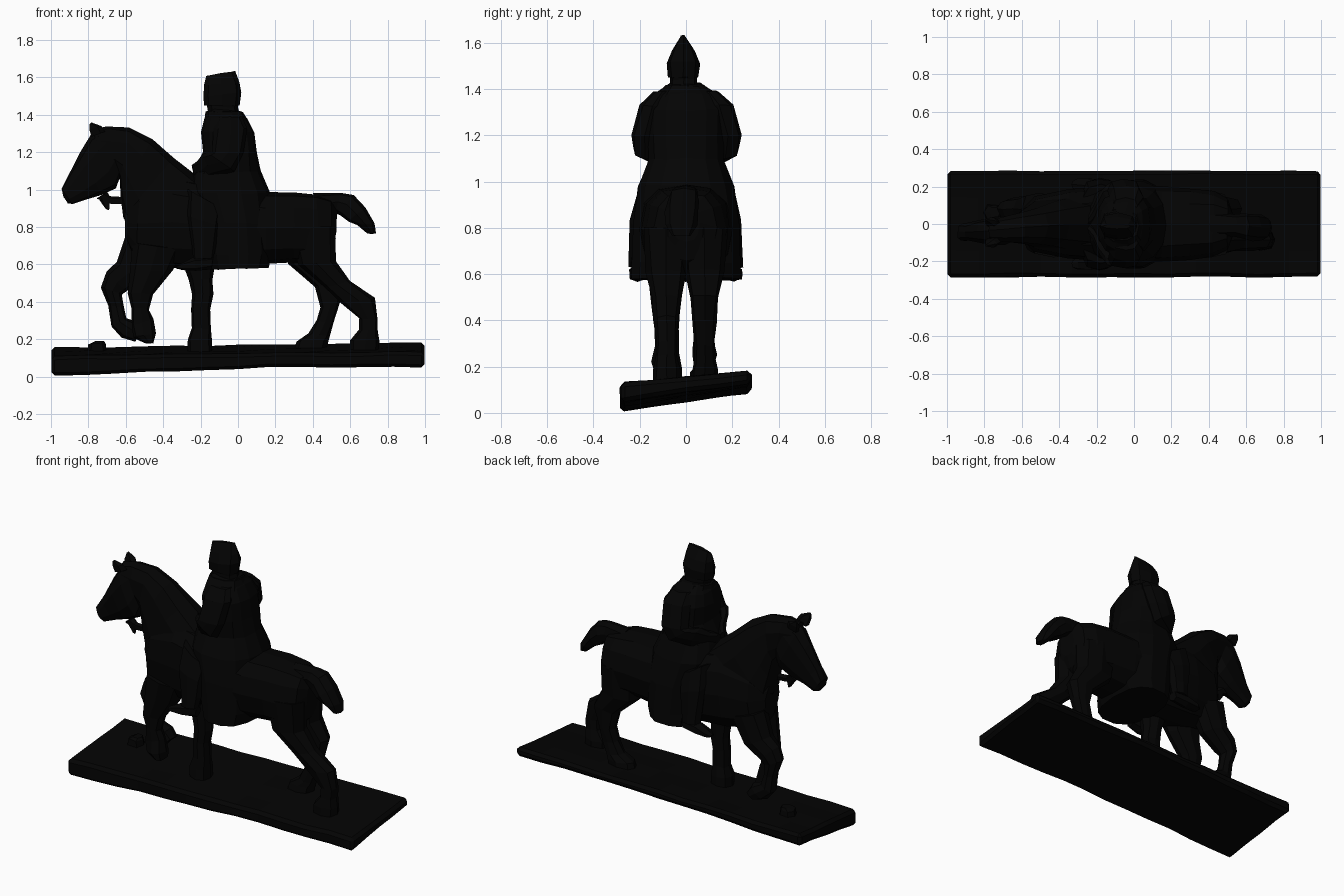
import bpy, bmesh, math, random
from mathutils import Vector

random.seed(4)
bronze = bpy.data.materials.new("dark_bronze")
bronze.diffuse_color = (0.001, 0.001, 0.001, 1)


def finish(name, bm):
    bmesh.ops.recalc_face_normals(bm, faces=bm.faces)
    me = bpy.data.meshes.new(name)
    bm.to_mesh(me)
    bm.free()
    me.materials.append(bronze)
    ob = bpy.data.objects.new(name, me)
    bpy.context.collection.objects.link(ob)
    return ob


def loft(name, sections, n=10, power=0.8, jitter=0.004):
    """Skin rings; each section is (xa, za, xb, zb, half_width, y_centre)."""
    bm = bmesh.new()
    rings = []
    for xa, za, xb, zb, w, yc in sections:
        mid = Vector(((xa + xb) / 2, yc, (za + zb) / 2))
        half = Vector(((xa - xb) / 2, 0, (za - zb) / 2))
        ring = []
        for i in range(n):
            t = 2 * math.pi * i / n
            c, s = math.cos(t), math.sin(t)
            c = math.copysign(abs(c) ** power, c)
            s = math.copysign(abs(s) ** power, s)
            off = Vector([random.uniform(-jitter, jitter) for _ in range(3)])
            ring.append(bm.verts.new(mid + half * c + Vector((0, w * s, 0)) + off))
        rings.append(ring)
    for r, q in zip(rings, rings[1:]):
        for i in range(n):
            j = (i + 1) % n
            bm.faces.new((r[i], r[j], q[j], q[i]))
    bm.faces.new(rings[0])
    bm.faces.new(rings[-1])
    return finish(name, bm)


def fixed(y, rows):
    return [(*r, y) for r in rows]


# Rough, slightly twisted ground slab
bm = bmesh.new()
bmesh.ops.create_grid(bm, x_segments=12, y_segments=4, size=1)
ext = bmesh.ops.extrude_face_region(bm, geom=bm.faces[:])
top = {v for v in ext['geom'] if isinstance(v, bmesh.types.BMVert)}
for v in bm.verts:
    x, y = v.co.x * 0.998, v.co.y * 0.284
    if v in top:
        z = 0.146 + 0.085 * y + 0.012 * x
    else:
        z = 0.046 + 0.14 * y + 0.042 * min(1, max(0, (x + 0.9) / 1.1))
    v.co = (x, y + random.uniform(-.004, .004), z + random.uniform(-.004, .004))
slab = finish("ground_slab", bm)
bev = slab.modifiers.new("worn_edges", 'BEVEL')
bev.width = 0.018
bev.segments = 1
bev.limit_method = 'ANGLE'
bev.angle_limit = math.radians(50)

# Small stone on the slab
loft("stone", fixed(0.06, [(-.81, .13, -.70, .13, .05), (-.80, .175, -.71, .175, .045),
                           (-.77, .19, -.72, .19, .03)]), n=6)

# Horse trunk, from chest to rump
loft("horse_body", fixed(0, [
    (-.61, .91, -.60, .74, .07), (-.52, 1.02, -.55, .62, .15), (-.35, 1.08, -.36, .58, .185),
    (-.10, 1.03, -.10, .575, .205), (.15, .985, .15, .60, .20), (.30, .988, .30, .61, .19),
    (.42, .975, .44, .60, .175), (.50, .95, .50, .66, .135), (.53, .90, .52, .74, .06)]), n=12)

# Arched neck and turned head
loft("horse_neck", [
    (-.20, 1.06, -.50, .70, .155, 0), (-.34, 1.17, -.615, .85, .125, 0),
    (-.46, 1.27, -.63, .95, .10, -.01), (-.58, 1.335, -.63, 1.05, .083, -.02),
    (-.70, 1.342, -.64, 1.08, .072, -.03), (-.78, 1.325, -.70, 1.12, .057, -.035)])
loft("horse_head", [
    (-.70, 1.33, -.61, 1.13, .062, -.03), (-.79, 1.29, -.65, 1.01, .08, -.035),
    (-.84, 1.20, -.73, .97, .068, -.038), (-.905, 1.08, -.82, .945, .048, -.04),
    (-.945, 1.01, -.88, .92, .048, -.042), (-.935, .97, -.91, .93, .03, -.042)])
for side in (-1, 1):
    y = -.045 + side * .05
    loft("horse_ear", [(-.71, 1.31, -.79, 1.28, .025, y), (-.73, 1.34, -.80, 1.32, .022, y + side * .01),
                       (-.785, 1.36, -.795, 1.35, .006, y + side * .02)], n=5, jitter=0)
loft("bit_shank", fixed(-.04, [(-.60, .96, -.60, .92, .02), (-.69, .965, -.68, .92, .02),
                               (-.70, .99, -.76, .95, .025)]), n=5)
loft("curb_tip", fixed(-.04, [(-.75, .96, -.68, .95, .02), (-.71, .90, -.69, .89, .01)]), n=5)

# Horse tail, ending in a heavy tuft
loft("horse_tail", [
    (.40, .98, .46, .86, .06, 0), (.55, .985, .52, .88, .06, -.005), (.615, .975, .55, .86, .066, -.012),
    (.68, .905, .59, .83, .072, -.018), (.73, .82, .64, .81, .068, -.02),
    (.735, .765, .69, .765, .04, -.02)], n=8)

# Legs
loft("hind_leg_trailing", fixed(-.085, [
    (.27, .80, .525, .80, .10), (.32, .60, .52, .62, .087), (.46, .48, .60, .51, .062),
    (.56, .39, .735, .42, .055), (.65, .31, .748, .31, .044), (.65, .25, .745, .25, .046),
    (.60, .19, .755, .19, .058), (.60, .13, .755, .13, .06)]), n=8)
loft("hind_leg_leading", fixed(.08, [
    (.26, .80, .52, .80, .10), (.27, .60, .52, .62, .087), (.41, .48, .575, .51, .062),
    (.44, .37, .545, .40, .052), (.42, .30, .515, .29, .044), (.38, .23, .49, .22, .046),
    (.31, .19, .48, .19, .055), (.30, .14, .47, .14, .06)]), n=8)
loft("raised_foreleg", fixed(.08, [
    (-.60, .76, -.40, .70, .09), (-.65, .61, -.48, .54, .072), (-.70, .56, -.59, .46, .057),
    (-.73, .48, -.62, .44, .052), (-.69, .38, -.61, .37, .042), (-.675, .27, -.595, .31, .047),
    (-.62, .21, -.53, .29, .054), (-.55, .19, -.50, .24, .045)]), n=8)
loft("bent_foreleg", fixed(-.09, [
    (-.56, .72, -.30, .68, .09), (-.58, .55, -.35, .57, .072), (-.59, .45, -.455, .44, .055),
    (-.57, .37, -.475, .36, .044), (-.57, .27, -.455, .31, .047), (-.56, .21, -.44, .23, .057),
    (-.50, .18, -.45, .18, .05)]), n=8)
loft("standing_support_leg", fixed(-.075, [
    (-.30, .62, -.12, .62, .07), (-.26, .52, -.135, .52, .057), (-.245, .44, -.135, .44, .05),
    (-.25, .36, -.145, .36, .047), (-.25, .26, -.145, .26, .047), (-.27, .20, -.14, .20, .057),
    (-.27, .12, -.14, .12, .06)]), n=8)

# Rider's long coat, draped over the horse
loft("riding_coat", fixed(0, [
    (-.15, .57, .16, .583, .243), (-.17, .65, .18, .65, .238), (-.20, .82, .178, .82, .233),
    (-.26, .98, .17, .98, .21), (-.24, 1.08, .12, 1.10, .165), (-.19, 1.20, .10, 1.20, .168),
    (-.20, 1.31, .09, 1.31, .168), (-.18, 1.38, .05, 1.38, .135), (-.15, 1.43, .01, 1.42, .07)]),
    n=14, power=0.78)

# Head under a pointed cap
loft("rider_head", fixed(-.012, [
    (-.16, 1.39, .01, 1.39, .06), (-.165, 1.45, .0, 1.44, .06), (-.175, 1.49, .012, 1.49, .068)]), n=8)
loft("pointed_cap", fixed(-.012, [
    (-.18, 1.45, .008, 1.45, .066), (-.185, 1.50, .018, 1.52, .072),
    (-.182, 1.56, .008, 1.57, .05), (-.168, 1.61, -.015, 1.635, .012)]), n=8, jitter=.002)
loft("coat_collar", fixed(-.005, [
    (-.18, 1.37, .055, 1.37, .13), (-.175, 1.42, .03, 1.415, .085)]), n=10)

# Arms, legs and boots on both sides
for side in (-1, 1):
    def sided(rows):
        return [(a, b, c, d, w, y * side) for a, b, c, d, w, y in rows]
    loft("rider_arm", sided([
        (-.11, 1.39, .02, 1.39, .04, .10), (-.13, 1.33, .05, 1.33, .06, .142),
        (-.14, 1.20, .03, 1.20, .057, .182), (-.16, 1.20, -.02, 1.10, .057, .173),
        (-.19, 1.19, -.14, 1.07, .052, .125), (-.22, 1.15, -.19, 1.05, .042, .06),
        (-.245, 1.13, -.235, 1.08, .025, .025)]), n=8)
    loft("rider_leg", sided([
        (-.27, 1.0, -.08, .90, .07, .14), (-.27, .86, -.10, .80, .05, .19),
        (-.25, .70, -.12, .70, .045, .20), (-.24, .63, -.13, .63, .042, .205)]), n=8)
    loft("riding_boot", sided([
        (-.13, .64, -.14, .575, .03, .205), (-.23, .64, -.23, .565, .04, .207),
        (-.30, .61, -.30, .57, .035, .21), (-.33, .59, -.325, .575, .02, .21)]), n=6)
